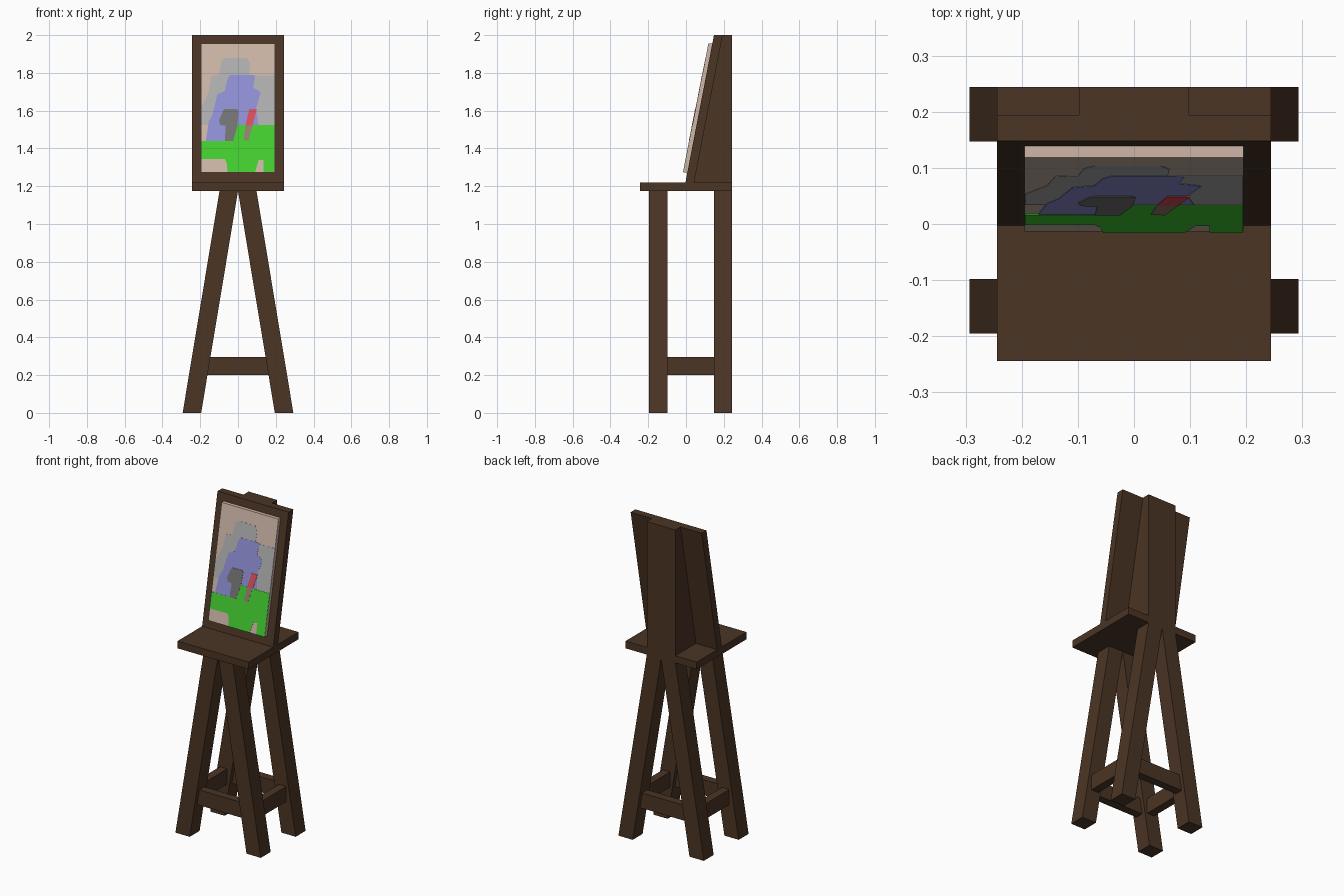
import bpy

if "Cube" in bpy.data.objects:
    bpy.data.objects.remove(bpy.data.objects["Cube"])


def material(name, r, g, b):
    m = bpy.data.materials.new(name)
    m.diffuse_color = (r, g, b, 1)
    m.use_nodes = True
    m.node_tree.nodes["Principled BSDF"].inputs["Base Color"].default_value = m.diffuse_color
    return m


WOOD = material("dark wood", 0.070, 0.035, 0.018)
CREAM = material("canvas cream", 0.62, 0.468, 0.392)
GREY = material("light grey", 0.434, 0.434, 0.434)
BLUE = material("soft blue", 0.279, 0.279, 0.672)
GREEN = material("grass green", 0.058, 0.631, 0.030)
DARK = material("dark grey", 0.178, 0.178, 0.178)
RED = material("red", 0.73, 0.08, 0.107)
TAUPE = material("taupe", 0.305, 0.223, 0.162)


def loft(name, ring_a, ring_b, mat):
    """Solid between two matching rings of points."""
    n = len(ring_a)
    faces = [list(range(n)), list(range(2 * n - 1, n - 1, -1))]
    faces += [[i, i + n, (i + 1) % n + n, (i + 1) % n] for i in range(n)]
    me = bpy.data.meshes.new(name)
    me.from_pydata(list(ring_a) + list(ring_b), [], faces)
    me.materials.append(mat)
    ob = bpy.data.objects.new(name, me)
    bpy.context.collection.objects.link(ob)
    # consistent outward normals
    import bmesh
    bm = bmesh.new()
    bm.from_mesh(me)
    bmesh.ops.recalc_face_normals(bm, faces=bm.faces)
    bm.to_mesh(me)
    bm.free()
    return ob


def along_y(name, xz, y0, y1, mat):
    return loft(name, [(x, y0, z) for x, z in xz], [(x, y1, z) for x, z in xz], mat)


def along_x(name, yz, x0, x1, mat):
    return loft(name, [(x0, y, z) for y, z in yz], [(x1, y, z) for y, z in yz], mat)


def box(name, x0, x1, y0, y1, z0, z1, mat):
    return along_x(name, [(y0, z0), (y1, z0), (y1, z1), (y0, z1)], x0, x1, mat)


def board_y(z):
    """Front plane of the leaning board."""
    return -0.003 + (z - 1.22) * 0.1936


# Shelf and splayed legs
box("shelf", -0.244, 0.244, -0.244, 0.244, 1.175, 1.22, WOOD)
for place, y0, y1 in (("front", -0.195, -0.098), ("back", 0.147, 0.244)):
    for side, s in (("left", -1), ("right", 1)):
        along_y(f"{place}_{side}_leg", [(s * 0.195, 0), (s * 0.293, 0),
                (s * 0.098, 1.175), (0, 1.175)], y0, y1, WOOD)
    yc = (y0 + y1) / 2
    box(f"{place}_stretcher", -0.17, 0.17, yc - 0.025, yc + 0.025, 0.2, 0.295, WOOD)
for side, s in (("left", -1), ("right", 1)):
    box(f"{side}_stretcher", s * 0.203 - 0.025, s * 0.203 + 0.025, -0.12, 0.17, 0.2, 0.295, WOOD)

# Leaning board and the wedge post behind it
along_x("leaning_board", [(board_y(1.22), 1.22), (board_y(1.22) + 0.046, 1.22),
        (board_y(2) + 0.046, 2), (board_y(2), 2)], -0.244, 0.244, WOOD)
along_x("wedge_post", [(board_y(1.22) + 0.046, 1.22), (0.244, 1.22), (0.244, 2),
        (board_y(2) + 0.046, 2)], -0.098, 0.098, WOOD)

# Canvas slab
Z0, Z1, OUT = 1.273, 1.955, 0.021
along_x("canvas", [(board_y(Z0) - OUT, Z0), (board_y(Z0), Z0),
        (board_y(Z1), Z1), (board_y(Z1) - OUT, Z1)], -0.195, 0.195, CREAM)


def paint(name, pts, layer, mat):
    """Thin painted plate on the canvas; points are (x, z) in hundredths, z above 1.2."""
    xz = [(x / 100, 1.2 + z / 100) for x, z in pts]
    loft(name, [(x, board_y(z) - OUT - 0.0008 * layer, z) for x, z in xz],
         [(x, board_y(z) - OUT, z) for x, z in xz], mat)


# Painted picture, back to front
paint("painted_hill", [(-19.4, 32.5), (19.4, 32.5), (19.4, 58.5), (6, 58.5), (6.3, 65), (4.8, 68),
      (-7, 68), (-8.8, 66), (-10, 59), (-14, 58.5), (-15.5, 50), (-19.4, 42)], 1, GREY)
paint("painted_tower", [(-17, 24), (12, 24), (9.5, 41), (12, 49.5), (10.5, 51), (8, 52), (9, 58.5),
      (7.5, 59), (-4, 59), (-5.5, 57), (-7, 50.5), (-11, 48.5), (-13.5, 38), (-15.5, 34)], 2, BLUE)
paint("painted_grass", [(-19.4, 14.5), (-7, 14.5), (-6, 12.5), (-5.5, 7.4), (9, 7.4), (11, 14),
      (13.5, 14), (13.5, 7.4), (19.4, 7.4), (19.4, 32.5), (-1, 32.5), (-2.5, 24), (-19.4, 24)],
      3, GREEN)
paint("painted_door", [(-7, 24), (-2.5, 24), (-0.3, 32), (0.3, 40), (-0.7, 41), (-7, 41), (-8, 40),
      (-10, 35), (-9.5, 32.5), (-6.5, 32)], 4, DARK)
paint("painted_flag", [(4, 32.5), (7.8, 32.5), (10, 41), (6, 41)], 4, RED)
paint("painted_flag_base", [(3, 24.5), (5.5, 24), (7.8, 32.5), (4, 32.5)], 4, TAUPE)
